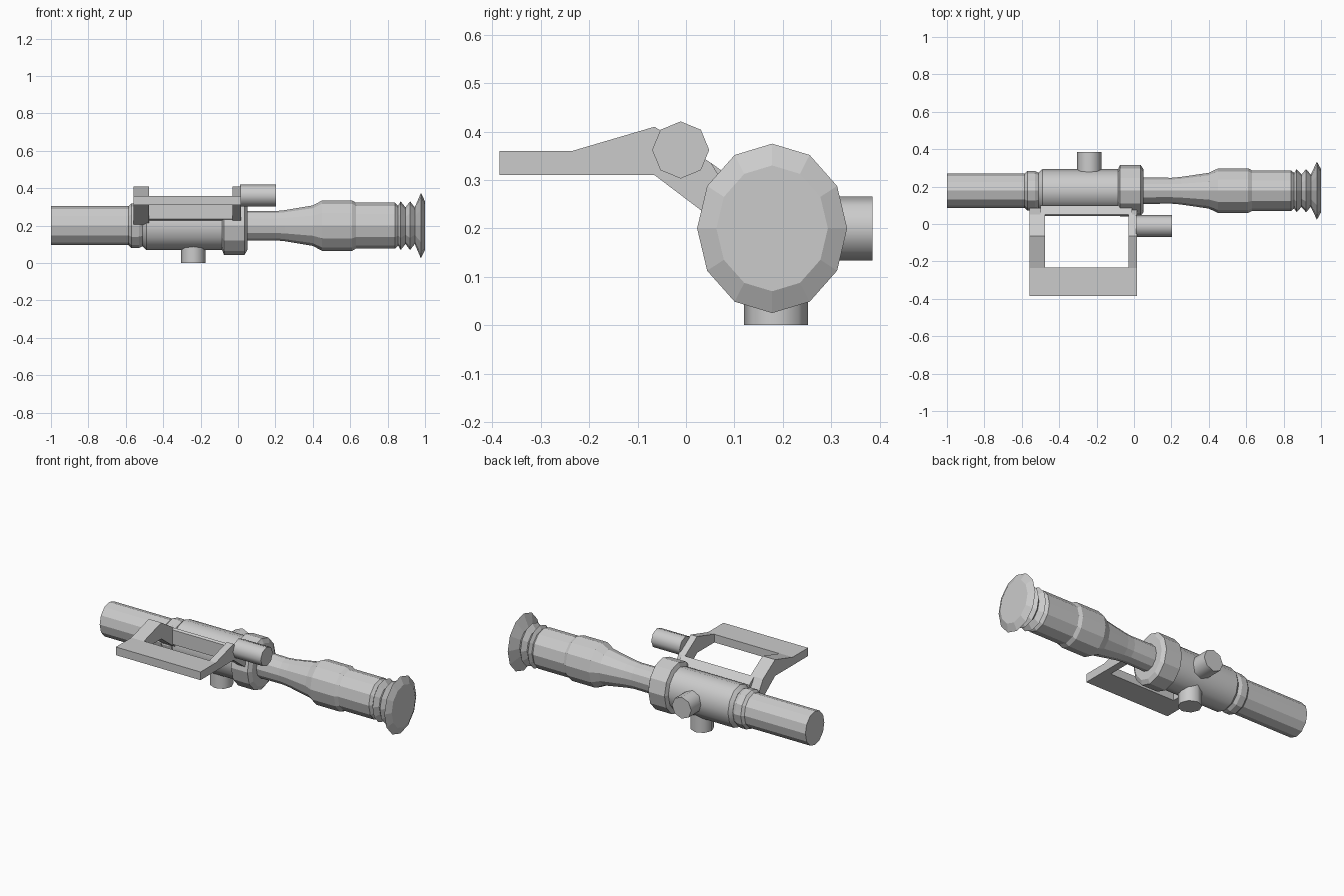
import bpy, bmesh, math
from mathutils import Vector

if "Cube" in bpy.data.objects:
    bpy.data.objects.remove(bpy.data.objects["Cube"], do_unlink=True)

grey = bpy.data.materials.new("matte grey")
grey.use_nodes = True
grey.diffuse_color = (0.6, 0.6, 0.6, 1)
grey.node_tree.nodes["Principled BSDF"].inputs["Base Color"].default_value = (0.6, 0.6, 0.6, 1)

AXIS_Y, AXIS_Z = 0.178, 0.2   # optical axis
SQUASH = 0.886                # the tube is slightly narrower than tall


def finish(name, bm, smooth_angle=None):
    bmesh.ops.recalc_face_normals(bm, faces=bm.faces)
    mesh = bpy.data.meshes.new(name)
    bm.to_mesh(mesh)
    bm.free()
    mesh.materials.append(grey)
    obj = bpy.data.objects.new(name, mesh)
    bpy.context.collection.objects.link(obj)
    if smooth_angle:
        bpy.ops.object.select_all(action="DESELECT")
        obj.select_set(True)
        bpy.context.view_layer.objects.active = obj
        bpy.ops.object.shade_smooth_by_angle(angle=math.radians(smooth_angle))
    return obj


def lathe(name, profile, smooth_angle=None, sides=12):
    """Turn (x, radius) pairs around the optical axis."""
    bm = bmesh.new()
    rings = []
    for x, r in profile:
        angles = [math.tau * i / sides for i in range(sides)]
        rings.append([bm.verts.new((x, AXIS_Y + SQUASH * r * math.cos(a),
                                    AXIS_Z + r * math.sin(a))) for a in angles])
    for a, b in zip(rings, rings[1:]):
        for i in range(sides):
            j = (i + 1) % sides
            bm.faces.new((a[i], a[j], b[j], b[i]))
    bm.faces.new(rings[0])
    bm.faces.new(rings[-1])
    return finish(name, bm, smooth_angle)


def rod(name, start, end, radius, sides):
    """Smooth cylinder between two points."""
    start, end = Vector(start), Vector(end)
    axis = end - start
    bm = bmesh.new()
    bmesh.ops.create_cone(bm, cap_ends=True, segments=sides, radius1=radius,
                          radius2=radius, depth=axis.length)
    bm.transform(axis.to_track_quat("Z", "Y").to_matrix().to_4x4())
    bmesh.ops.translate(bm, verts=bm.verts, vec=(start + end) / 2)
    return finish(name, bm, 50)


def extrude_x(name, outline, x0, x1):
    """Extrude a (y, z) outline from x0 to x1."""
    bm = bmesh.new()
    face = bm.faces.new([bm.verts.new((x0, y, z)) for y, z in outline])
    new = bmesh.ops.extrude_face_region(bm, geom=[face])["geom"]
    verts = [v for v in new if isinstance(v, bmesh.types.BMVert)]
    bmesh.ops.translate(bm, verts=verts, vec=(x1 - x0, 0, 0))
    return finish(name, bm)


# Scope tube, front to back
lathe("objective_tube", [(-1, 0.104), (-0.57, 0.104)])
lathe("front_collar", [(-0.585, 0.104), (-0.57, 0.119), (-0.53, 0.119), (-0.51, 0.109), (-0.49, 0.109)])
lathe("centre_body", [(-0.51, 0.11), (-0.49, 0.13), (-0.07, 0.13)], 40)
lathe("rear_collar", [(-0.085, 0.13), (-0.075, 0.156), (0.035, 0.156), (0.05, 0.13), (0.05, 0.08)])
lathe("rear_tube", [(0.03, 0.08), (0.2, 0.078), (0.25, 0.083), (0.4, 0.108),
                    (0.45, 0.135), (0.61, 0.135), (0.63, 0.123), (0.84, 0.123), (0.86, 0.103)])

# Rubber eyecup with bellows folds
lathe("eyecup", [(0.855, 0.105), (0.87, 0.13), (0.895, 0.098), (0.92, 0.13),
                 (0.945, 0.098), (0.978, 0.175), (1, 0.13)])

# Adjustment turrets and battery housing
rod("lower_turret", (-0.24, 0.186, 0), (-0.24, 0.186, 0.15), 0.066, 8)
rod("back_turret", (-0.24, 0.2, 0.2), (-0.24, 0.385, 0.2), 0.066, 8)
rod("side_housing", (0.01, -0.011, 0.362), (0.203, -0.011, 0.362), 0.059, 8)

# Side mount: two cranked arms, an outer bar and an inner plate
arm = [(-0.235, 0.31), (-0.235, 0.36), (-0.065, 0.41), (0.052, 0.335),
       (0.085, 0.28), (0.085, 0.2), (0.03, 0.238), (-0.065, 0.31)]
extrude_x("front_arm", arm, -0.56, -0.475)
extrude_x("rear_arm", arm, -0.03, 0.015)
extrude_x("outer_bar", [(-0.385, 0.31), (-0.385, 0.36), (-0.232, 0.36), (-0.232, 0.31)], -0.56, 0.015)
extrude_x("inner_plate", [(0.042, 0.236), (0.042, 0.325), (0.052, 0.335), (0.1, 0.3), (0.1, 0.22)], -0.5, -0.01)
